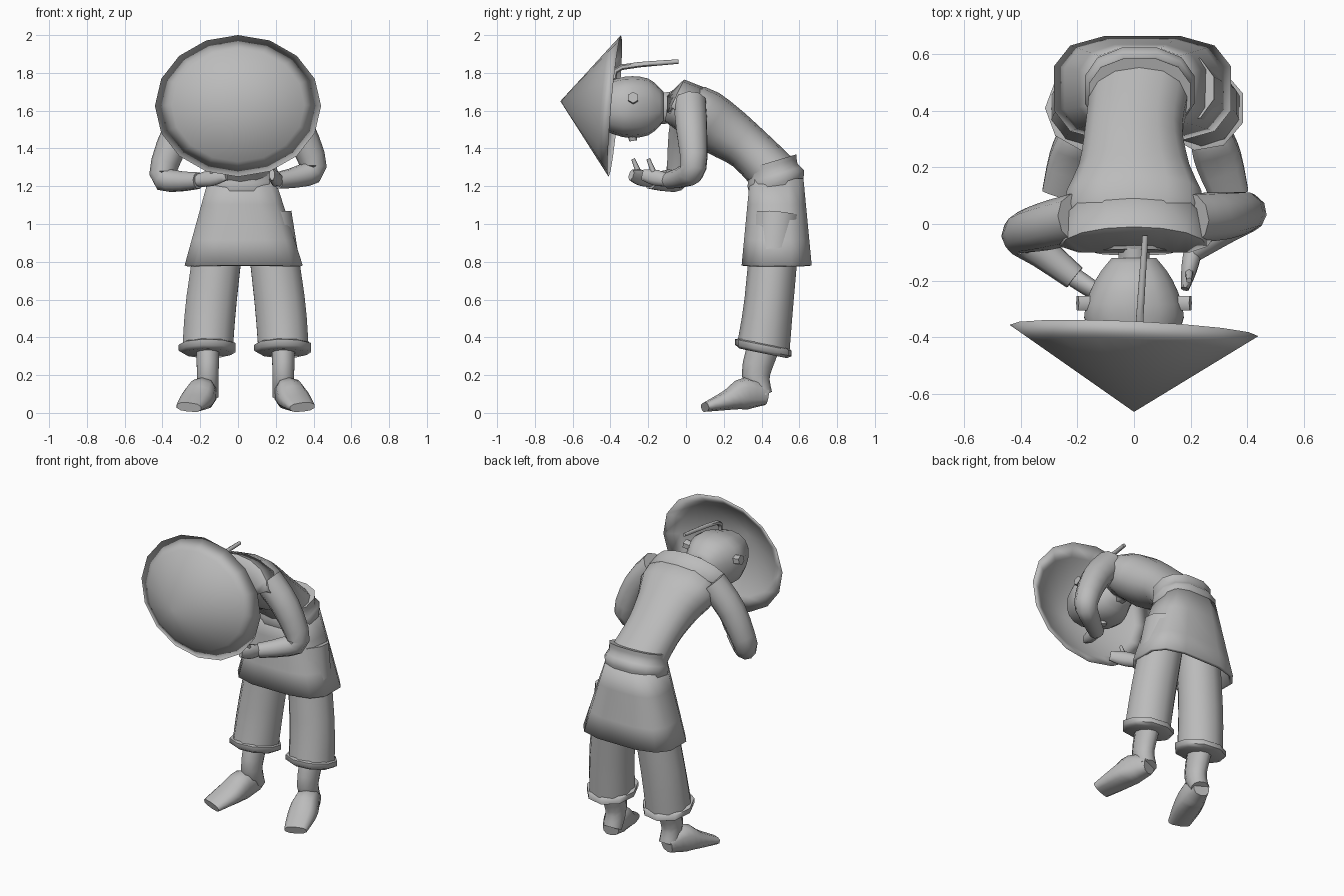
import bpy, math
from mathutils import Vector

cube = bpy.data.objects.get("Cube")
if cube:
    bpy.data.objects.remove(cube, do_unlink=True)

GREY = (.5, .5, .5, 1)
UP = Vector((0, 0, 1))
ACROSS = Vector((1, 0, 0))
SIDES = {"left": 1, "right": -1}

plain_grey = bpy.data.materials.new("plain_grey")
plain_grey.use_nodes = True
plain_grey.diffuse_color = GREY
plain_grey.node_tree.nodes["Principled BSDF"].inputs["Base Color"].default_value = GREY


def make(name, verts, faces, crease=60, thickness=None):
    """Create a shaded mesh object, optionally with a solid thickness."""
    mesh = bpy.data.meshes.new(name)
    mesh.from_pydata(verts, [], faces)
    mesh.materials.append(plain_grey)
    obj = bpy.data.objects.new(name, mesh)
    bpy.context.collection.objects.link(obj)
    bpy.ops.object.select_all(action='DESELECT')
    obj.select_set(True)
    bpy.context.view_layer.objects.active = obj
    bpy.ops.object.mode_set(mode='EDIT')
    bpy.ops.mesh.select_all(action='SELECT')
    bpy.ops.mesh.normals_make_consistent(inside=False)
    bpy.ops.object.mode_set(mode='OBJECT')
    bpy.ops.object.shade_smooth_by_angle(angle=math.radians(crease))
    if thickness:
        obj.modifiers.new("thickness", 'SOLIDIFY').thickness = thickness


def strips(rows, count, closed=True):
    """Quads joining consecutive rows that hold the same number of points."""
    return [(r * count + k, r * count + (k + 1) % count,
             (r + 1) * count + (k + 1) % count, (r + 1) * count + k)
            for r in range(rows - 1) for k in range(count if closed else count - 1)]


def ring(place, width, depth=None):
    """A cross-section: centre, half width and half depth in one vector."""
    return Vector((*place, width, depth or width))


def smooth_path(keys, steps):
    """Pass a smooth spline through the key cross-sections."""
    result = []
    for i in range(len(keys) - 1):
        start, end = keys[i], keys[i + 1]
        leave = (end - keys[max(i - 1, 0)]) / 2
        arrive = (keys[min(i + 2, len(keys) - 1)] - start) / 2
        for step in range(steps):
            t = step / steps
            ease = t * t * (3 - 2 * t)
            result.append(start.lerp(end, ease) + leave * t * (1 - t) ** 2
                          - arrive * t * t * (1 - t))
    return result + [keys[-1]]


def loft(name, *keys, side=ACROSS, axis=None, sides=10, square=1, steps=3,
         open_ends=False, thickness=None):
    """Skin cross-sections along a path; square below one makes boxier rings."""
    rows = smooth_path(keys, steps)
    centres = [row.to_3d() if len(row) == 3 else Vector(row[:3]) for row in rows]
    verts = []
    for i, row in enumerate(rows):
        ahead = centres[min(i + 1, len(rows) - 1)] - centres[max(i - 1, 0)]
        tangent = Vector(axis or ahead).normalized()
        u = Vector(side)
        u = (u - tangent * u.dot(tangent)).normalized()
        v = tangent.cross(u)
        for k in range(sides):
            angle = math.tau * (k + .5) / sides
            c, s = math.cos(angle), math.sin(angle)
            verts.append(centres[i] + u * row[3] * math.copysign(abs(c) ** square, c)
                         + v * row[4] * math.copysign(abs(s) ** square, s))
    faces = strips(len(rows), sides)
    if not open_ends:
        faces += [tuple(range(sides)), tuple(range(len(verts) - sides, len(verts)))]
    make(name, verts, faces, thickness=thickness)


# Conical hat: outer and inner cones meeting at a shared tilted rim
def build_hat(name, count=16):
    centre, wide, tall = Vector((0, -.377, 1.625)), Vector((.44, -.02, 0)), Vector((0, .033, .375))
    tip, hollow = Vector((0, -.665, 1.65)), Vector((0, -.63, 1.65))
    angles = [math.tau * k / count for k in range(count)]
    rim = [centre + wide * math.cos(a) + tall * math.sin(a) for a in angles]
    rows = [[tip.lerp(p, .8) for p in rim], rim, [hollow.lerp(p, .8) for p in rim]]
    verts = sum(rows, []) + [tip, hollow]
    faces = strips(len(rows), count)
    for k in range(count):
        after = (k + 1) % count
        faces.append((len(verts) - 2, k, after))
        faces.append((len(verts) - 1, 2 * count + after, 2 * count + k))
    make(name, verts, faces, crease=180)


build_hat("conical_hat")

# Head with its crown pointing forward and the face turned down
loft("head", ring((0, -.47, 1.63), .12, .11), ring((0, -.33, 1.62), .18, .16),
     ring((0, -.2, 1.62), .14, .15), ring((0, -.12, 1.62), .08, .08), sides=14, square=.85)
loft("nose", ring((0, -.29, 1.5), .03), ring((0, -.28, 1.44), .02), sides=6, steps=1)
for label, s in SIDES.items():
    loft(label + "_ear", ring((s * .14, -.28, 1.66), .03), ring((s * .2, -.28, 1.67), .03),
         side=(0, 1, 0), sides=6, steps=1)
loft("neck", ring((0, -.18, 1.61), .06, .09), ring((0, 0, 1.62), .06, .09), sides=8)
loft("hair_braid", ring((.02, -.38, 1.77), .012), ring((.02, -.34, 1.83), .015),
     ring((.04, -.04, 1.86), .012), sides=6)

# Torso bent forward from the waist
loft("torso", ring((.02, .47, 1.26), .18, .13), ring((0, .33, 1.4), .175, .125),
     ring((0, .19, 1.5), .2, .145), ring((0, .05, 1.59), .25, .145),
     ring((0, -.1, 1.62), .14, .08), sides=14, square=.9)


# Folded collar: three arcs of cloth draped over the shoulders
def collar_arc(half_width, y, y_rise, z, z_rise, count=9):
    angles = [math.pi * (k / (count - 1) - .5) for k in range(count)]
    return [Vector((half_width * math.sin(a), y + y_rise * math.cos(a), z + z_rise * math.cos(a)))
            for a in angles]


arcs = [collar_arc(.28, -.05, .18, 1.6, .11), collar_arc(.26, -.08, .07, 1.62, .145),
        collar_arc(.2, -.1, 0, 1.59, .09)]
make("collar", sum(arcs, []), strips(len(arcs), len(arcs[0]), closed=False), thickness=.02)

# Waist sash and flared skirt
loft("sash", ring((.02, .48, 1.19), .19, .15), ring((.02, .475, 1.24), .2, .16),
     ring((.02, .46, 1.28), .185, .14), ring((.02, .455, 1.33), .185, .14),
     axis=(0, -.3, 1), sides=12, square=.85, steps=2)
loft("skirt", ring((.02, .48, 1.24), .18, .145), ring((.03, .48, .78), .32, .19),
     axis=UP, sides=12, square=.65, open_ends=True, thickness=.02)

# Legs: trousers, rolled cuffs, shins and splayed feet
for label, s in SIDES.items():
    def spot(out, y, z):
        return Vector((.04 + s * out, y, z))

    hip, knee, hem = spot(.12, .48, 1.05), spot(.18, .44, .6), spot(.2, .41, .35)
    ankle, heel, toe = spot(.2, .37, .2), spot(.2, .41, .09), spot(.3, .1, .03)
    loft(label + "_trouser", ring(hip, .13), ring(knee, .14, .13), ring(hem, .14))
    loft(label + "_cuff", ring(hem + UP * .02, .13), ring(hem + UP * .01, .155),
         ring(hem - UP * .02, .155), ring(hem - UP * .035, .13),
         axis=(0, .2, 1), sides=9, steps=1)
    loft(label + "_shin", ring(hem, .065, .085), ring(ankle, .06, .075), ring(heel, .06, .05))
    loft(label + "_foot", ring(heel + Vector((0, .015, 0)), .05),
         ring(heel.lerp(toe, .3) + UP * .03, .075, .085),
         ring(heel.lerp(toe, .6) + UP * .015, .085, .055), ring(toe, .07, .025), square=.8)

# Arms: bent sleeves with raised hands, the left one held a little further back
for label, s in SIDES.items():
    shoulder, elbow = Vector((s * .2, .02, 1.64)), Vector((s * .4, s * .04, 1.28 + s * .02))
    wrist, fingertip = Vector((s * .21, s * .05 - .14, 1.23)), Vector((.06 + s * .12, s * .03 - .26, 1.26))
    upper = shoulder.lerp(elbow, .5) + Vector((s * .02, 0, .03))
    forearm, palm = elbow.lerp(wrist, .4) - UP * .02, wrist.lerp(fingertip, .5)
    bend = (elbow - shoulder).cross(wrist - elbow) * s
    loft(label + "_sleeve", ring(shoulder, .09), ring(upper, .085), ring(elbow, .07),
         ring(forearm, .058), ring(wrist, .045), side=bend)
    loft(label + "_hand", ring(wrist, .035), ring(palm, .03, .045), ring(fingertip, .015, .03), sides=8)
    loft(label + "_thumb", ring(palm, .018), ring(palm + Vector((0, -.04, .1)), .01), sides=6, steps=1)
